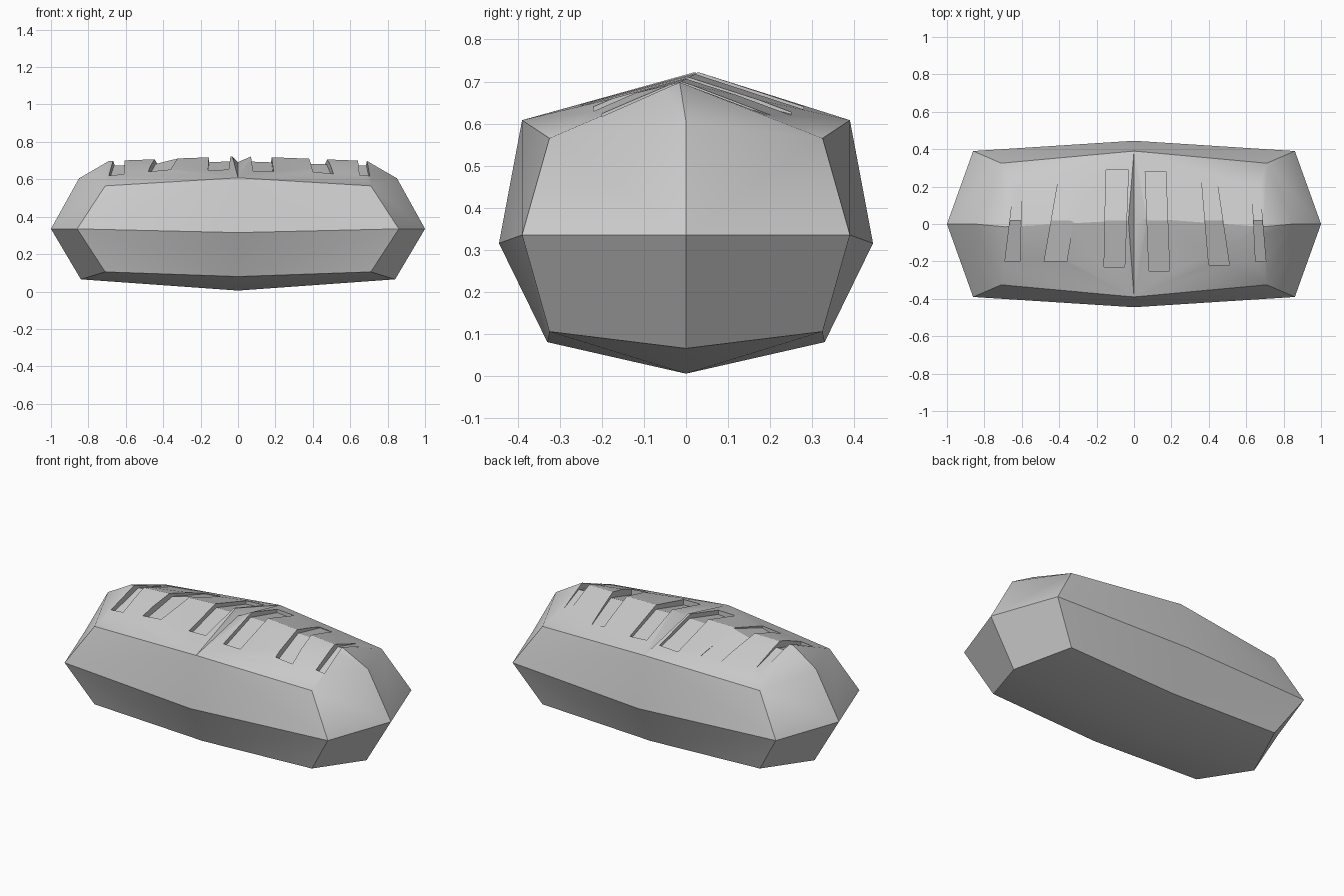
import bpy, bmesh

if "Cube" in bpy.data.objects:
    bpy.data.objects.remove(bpy.data.objects["Cube"], do_unlink=True)

grey = bpy.data.materials.new("plain grey")
grey.use_nodes = True
tone = (0.6, 0.6, 0.6, 1)
grey.diffuse_color = tone
grey.node_tree.nodes["Principled BSDF"].inputs["Base Color"].default_value = tone


def make_object(name, bm):
    bmesh.ops.remove_doubles(bm, verts=bm.verts, dist=0.0005)
    bmesh.ops.recalc_face_normals(bm, faces=bm.faces)
    mesh = bpy.data.meshes.new(name)
    bm.to_mesh(mesh)
    bm.free()
    mesh.materials.append(grey)
    obj = bpy.data.objects.new(name, mesh)
    bpy.context.collection.objects.link(obj)
    return obj


def add_face(bm, *points):
    bm.faces.new([bm.verts.new(p) for p in points])


# Faceted loaf: each quarter is mirrored in x and y
loaf = bmesh.new()
for sx in (-1, 1):
    for sy in (-1, 1):
        def p(x, y, z):
            return (x * sx, y * sy, z)
        tip, side = p(1, 0, .335), p(0, .445, .315)
        post = p(.86, .39, .335)
        up, low = p(.71, .325, .565), p(.71, .325, .105)
        end_up, end_low = p(.85, 0, .605), p(.84, 0, .065)
        rim, keel = p(0, .39, .608), p(0, .33, .08)
        add_face(loaf, tip, end_up, up, post)
        add_face(loaf, tip, end_low, low, post)
        add_face(loaf, post, up, rim)
        add_face(loaf, post, rim, side)
        add_face(loaf, post, low, keel)
        add_face(loaf, post, keel, side)
        add_face(loaf, low, end_low, p(0, 0, .005), keel)
        # Roof slopes, with a split crease at the middle
        peak = (.69 * sx, -.015, .698)
        crest = (-.03, .02, .722) if sx < 0 else (.07, .03, .722)
        add_face(loaf, end_up, up, peak)
        add_face(loaf, up, rim, peak)
        add_face(loaf, rim, crest, peak)
        add_face(loaf, rim, (0, 0, .692), crest)
body = make_object("loaf_body", loaf)

# Ridge-shaped cutters for the slashes across the top:
# front x pair, back x pair, front y, back y, left depth, right depth, back depth
slashes = [
    (-.69, -.61, -.64, -.60, -.20, .21, .022, .022, .004),
    (-.48, -.36, -.40, -.28, -.20, .26, .022, -.004, .004),
    (-.16, -.05, -.15, -.03, -.23, .29, .022, .022, .018),
    (.08, .19, .06, .17, -.25, .28, .022, .022, .018),
    (.40, .51, .36, .44, -.22, .25, .022, .022, .004),
    (.65, .705, .63, .67, -.20, .21, .022, .022, .004),
]
cutters = bmesh.new()
for fa, fb, ba, bb, yf, yb, da, db, back in slashes:
    rings = []
    for y, fade in ((yf, 1), (.02, 1), (yb, back / .022)):
        t = (y - yf) / (yb - yf)
        ring = []
        for xf, xb, depth in ((fa, ba, da), (fb, bb, db)):
            x = xf + (xb - xf) * t
            along = min(abs(x) / .7, 1)
            peak = .722 - .024 * along
            eave = .608 - .043 * along
            reach = .39 - .065 * along
            z = peak + (eave - peak) * abs(y - .01) / reach
            ring.append((x, y, z - depth * fade))
        a, b = ring
        rings.append([cutters.verts.new(q) for q in
                      (a, b, (b[0], y, .85), (a[0], y, .85))])
    for r0, r1 in zip(rings, rings[1:]):
        for i in range(4):
            j = (i + 1) % 4
            cutters.faces.new((r0[i], r0[j], r1[j], r1[i]))
    cutters.faces.new(rings[0])
    cutters.faces.new(rings[-1])
cutter = make_object("slash_cutter", cutters)

cut = body.modifiers.new("slashes", "BOOLEAN")
cut.operation = "DIFFERENCE"
cut.solver = "EXACT"
cut.object = cutter
bpy.ops.object.select_all(action="DESELECT")
bpy.context.view_layer.objects.active = body
body.select_set(True)
bpy.ops.object.modifier_apply(modifier=cut.name)
bpy.data.objects.remove(cutter, do_unlink=True)
bpy.ops.object.shade_smooth_by_angle(angle=.5)
